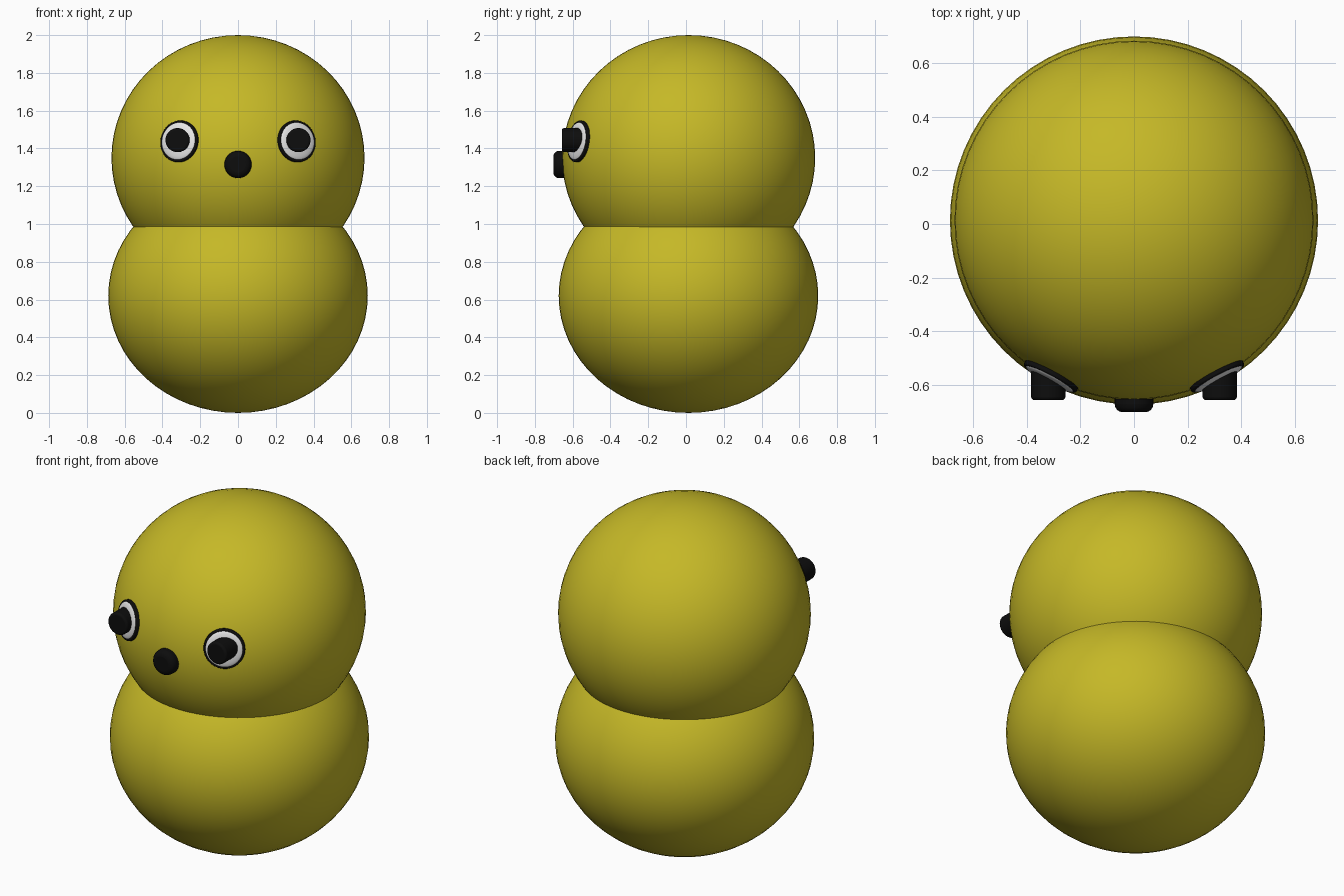
import bpy
import math
from mathutils import Vector

cube = bpy.data.objects.get("Cube")
if cube:
    bpy.data.objects.remove(cube, do_unlink=True)


def material(name, color):
    mat = bpy.data.materials.new(name)
    mat.use_nodes = True
    mat.diffuse_color = (*color, 1)
    bsdf = next(n for n in mat.node_tree.nodes if n.type == 'BSDF_PRINCIPLED')
    bsdf.inputs["Base Color"].default_value = (*color, 1)
    return mat


yellow = material("mustard yellow", (0.56, 0.48, 0.02))
white = material("eye white", (0.8, 0.8, 0.8))
black = material("black", (0.004, 0.004, 0.004))


def finish(name, mat):
    ob = bpy.context.object
    ob.name = name
    ob.data.materials.append(mat)
    return ob


def aim(ob, direction):
    ob.rotation_euler = Vector(direction).to_track_quat('Z', 'Y').to_euler()


def ellipsoid(name, mat, center, radii, segments=64, rings=32):
    bpy.ops.mesh.primitive_uv_sphere_add(segments=segments, ring_count=rings, location=center)
    ob = finish(name, mat)
    ob.scale = radii
    bpy.ops.object.shade_smooth()
    return ob


def button(name, mat, center, direction, radius, depth, rounding):
    """Cylinder with rounded rims, its axis along direction."""
    bpy.ops.mesh.primitive_cylinder_add(vertices=40, radius=radius, depth=depth, location=center)
    ob = finish(name, mat)
    aim(ob, direction)
    bevel = ob.modifiers.new("rounded rims", 'BEVEL')
    bevel.width = rounding
    bevel.segments = 4
    bevel.limit_method = 'ANGLE'
    bpy.ops.object.shade_smooth_by_angle(angle=math.radians(40))
    return ob


# Body and head
ellipsoid("body", yellow, (0, 0.013, 0.62), (0.687, 0.687, 0.62))
head_center = Vector((0, 0.014, 1.35))
head_radii = Vector((0.67, 0.67, 0.65))
ellipsoid("head", yellow, head_center, head_radii)

# Eyes: black backing disc, white dome, pupil pointing straight ahead
for side, sx in (("left", 1), ("right", -1)):
    spot = Vector((sx * 0.312, -0.572, 1.438))
    offset = spot - head_center
    normal = Vector([o / r ** 2 for o, r in zip(offset, head_radii)]).normalized()
    button(side + "_eye_rim", black, spot - normal * 0.004, normal, 0.111, 0.022, 0.006)
    dome = ellipsoid(side + "_eye_white", white, spot + normal * 0.005, (0.1, 0.1, 0.017), 48, 24)
    aim(dome, normal)
    button(side + "_pupil", black, (sx * 0.32, -0.597, 1.444), (0, -1, 0), 0.064, 0.12, 0.012)

# Nose
button("nose", black, (0, -0.65, 1.315), (0, -1, 0), 0.072, 0.105, 0.03)
